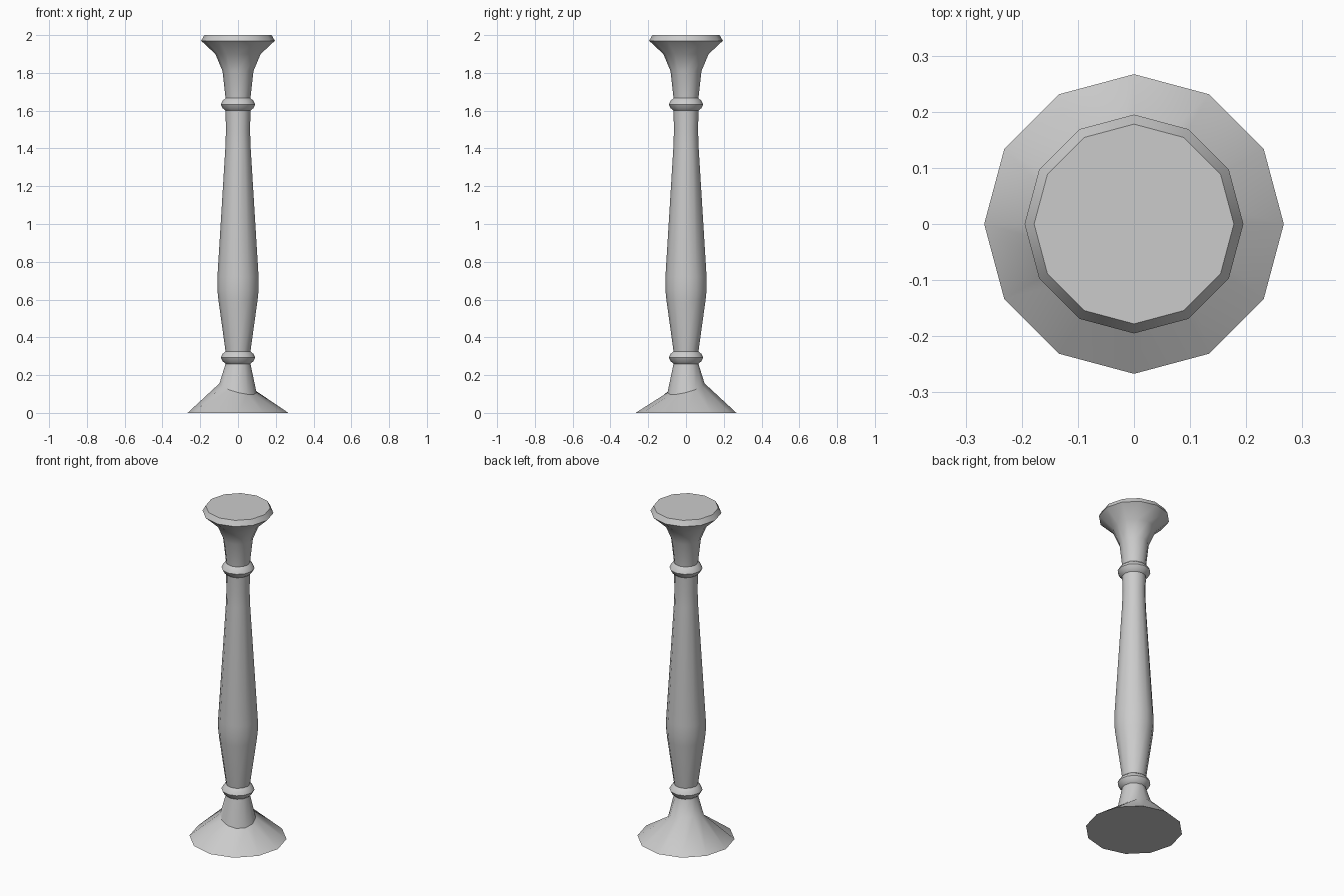
import bpy, bmesh, math

if "Cube" in bpy.data.objects:
    bpy.data.objects.remove(bpy.data.objects["Cube"])

SIDES = 12


def lathe(name, profile, tilt=None):
    """Spin (radius, z) points into a closed 12-sided turning."""
    bm = bmesh.new()
    rings = []
    for r, z in profile:
        ring = []
        for i in range(SIDES):
            a = 2 * math.pi * i / SIDES
            ring.append(bm.verts.new((r * math.cos(a), r * math.sin(a), z)))
        rings.append(ring)
    for lo, hi in zip(rings, rings[1:]):
        for i in range(SIDES):
            j = (i + 1) % SIDES
            bm.faces.new((lo[i], lo[j], hi[j], hi[i]))
    bm.faces.new(rings[0][::-1])
    bm.faces.new(rings[-1])
    # the foot's shoulder ring leans a little to one side
    if tilt is not None:
        for v in rings[tilt]:
            v.co.z += 0.25 * (v.co.y - v.co.x)
    mesh = bpy.data.meshes.new(name)
    bm.to_mesh(mesh)
    bm.free()
    obj = bpy.data.objects.new(name, mesh)
    bpy.context.collection.objects.link(obj)
    bpy.ops.object.select_all(action='DESELECT')
    obj.select_set(True)
    bpy.context.view_layer.objects.active = obj
    bpy.ops.object.shade_smooth_by_angle(angle=math.radians(36))
    return obj


def collar(z):
    """Rounded bead that interrupts the shaft, 0.065 high."""
    return [(0.066, z), (0.081, z + 0.013), (0.091, z + 0.033),
            (0.081, z + 0.053), (0.066, z + 0.066)]


# one continuous turning: foot, lower bead, swelling shaft, upper bead, flared cap
foot = [(0.267, 0.0), (0.098, 0.132)]
shaft = [(0.104, 0.60), (0.109, 0.65), (0.109, 0.72), (0.066, 1.42), (0.064, 1.50)]
cap = [(0.082, 1.81), (0.12, 1.90), (0.195, 1.97), (0.178, 2.0)]
lathe("turned_pillar", foot + collar(0.26) + shaft + collar(1.60) + cap, tilt=1)
